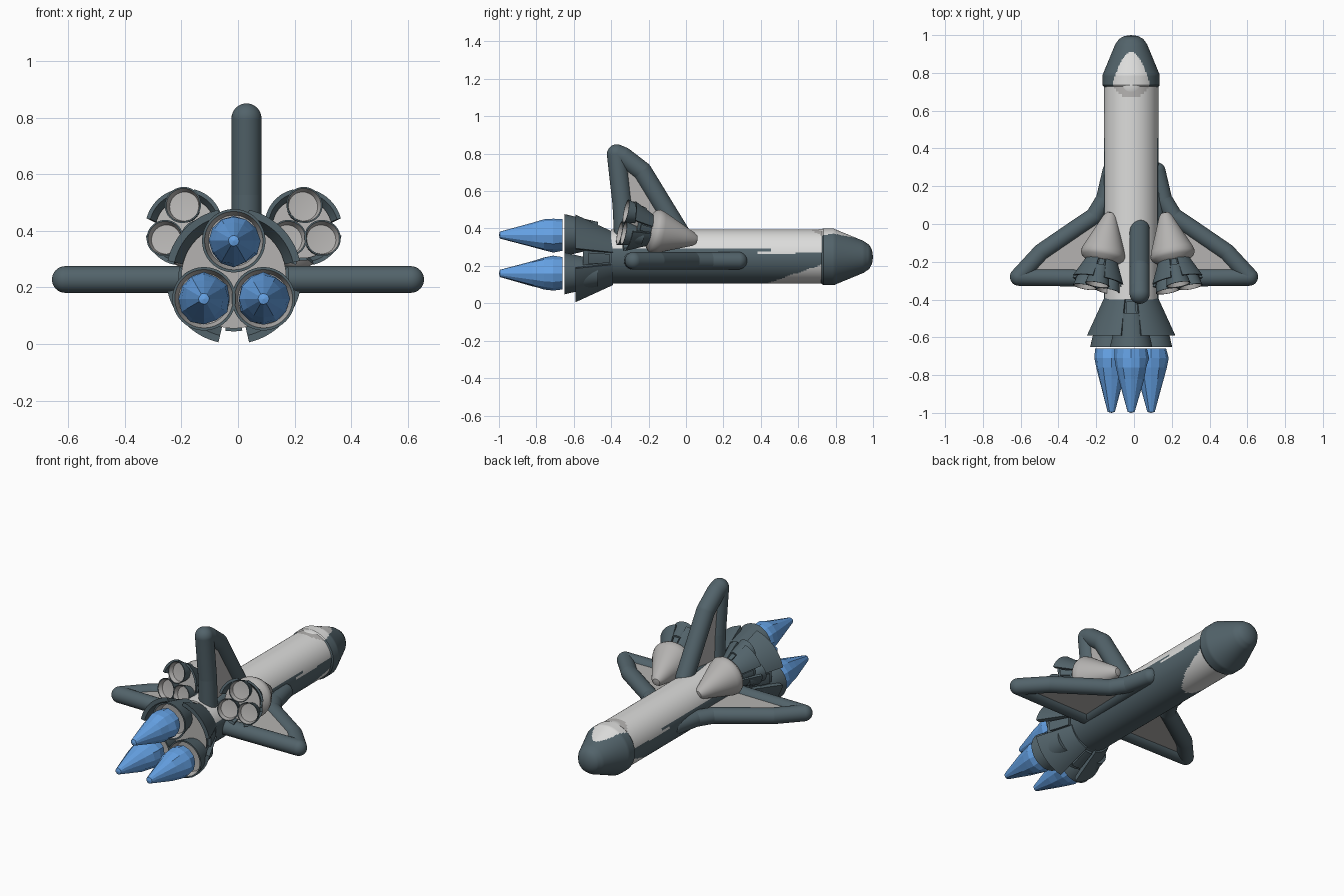
import bpy, bmesh, math, random
from mathutils import Vector, Matrix

random.seed(4)
if "Cube" in bpy.data.objects:
    bpy.data.objects.remove(bpy.data.objects["Cube"])


def material(name, rgb):
    m = bpy.data.materials.new(name)
    m.use_nodes = True
    m.diffuse_color = (*rgb, 1)
    m.node_tree.nodes["Principled BSDF"].inputs["Base Color"].default_value = (*rgb, 1)
    return m


WHITE = material("hull white", (0.72, 0.72, 0.71))
SLATE = material("heat shield slate", (0.085, 0.125, 0.145))
GREY = material("panel grey", (0.46, 0.45, 0.44))
BLUE = material("flame blue", (0.13, 0.36, 0.78))


def finish(name, bm, mats, smooth=True, frame=None):
    bmesh.ops.remove_doubles(bm, verts=bm.verts, dist=0.0002)
    bmesh.ops.recalc_face_normals(bm, faces=bm.faces)
    me = bpy.data.meshes.new(name)
    bm.to_mesh(me)
    bm.free()
    for m in mats:
        me.materials.append(m)
    ob = bpy.data.objects.new(name, me)
    bpy.context.collection.objects.link(ob)
    if frame:
        me.transform(frame)
    if smooth:
        bpy.ops.object.select_all(action='DESELECT')
        ob.select_set(True)
        bpy.context.view_layer.objects.active = ob
        bpy.ops.object.shade_smooth_by_angle(angle=math.radians(35))
    return ob


def lathe(name, profile, frame, mats, seg=48, arc=None, rule=None, smooth=True,
          jitter=0, shift=(0, 0)):
    """Spin (radius, distance) points round local z; an arc gives a closed wedge."""
    bm = bmesh.new()
    a0, a1 = arc or (0, 360)
    steps = seg + 1 if arc else seg
    rows = []
    for r, t in profile:
        row = []
        for i in range(steps):
            a = math.radians(a0 + (a1 - a0) * i / seg)
            k = r * (1 + random.uniform(-jitter, jitter))
            row.append(bm.verts.new((shift[0] + k * math.cos(a),
                                     shift[1] + k * math.sin(a), t)))
        rows.append(row)
    count = len(rows) if arc else len(rows) - 1
    for j in range(count):
        p, q = rows[j], rows[(j + 1) % len(rows)]
        for i in range(seg):
            n = (i + 1) % steps
            f = bm.faces.new((p[i], p[n], q[n], q[i]))
            if rule:
                f.material_index = rule(j, frame @ f.calc_center_median())
    if arc:
        for i in (0, -1):
            bm.faces.new([row[i] for row in rows])
    return finish(name, bm, mats, smooth, frame)


def axis_frame(origin, back):
    """Local z points backwards, local y points up."""
    d = Vector(back).normalized()
    x = Vector((0, 0, 1)).cross(d).normalized()
    rot = Matrix((x, d.cross(x), d)).transposed().to_4x4()
    return Matrix.Translation(origin) @ rot


def rounded_rim(name, points, radius):
    """Closed chain of cylinders with ball joints."""
    bm = bmesh.new()
    for a, b in zip(points, points[1:] + points[:1]):
        a, b = Vector(a), Vector(b)
        turn = (b - a).to_track_quat('Z', 'Y').to_matrix().to_4x4()
        bmesh.ops.create_cone(bm, segments=32, radius1=radius, radius2=radius,
                              depth=(b - a).length,
                              matrix=Matrix.Translation((a + b) / 2) @ turn)
        bmesh.ops.create_uvsphere(bm, u_segments=32, v_segments=16, radius=radius,
                                  matrix=Matrix.Translation(a) @ turn)
    finish(name, bm, [SLATE])


def plate(name, points, offset):
    """Flat panel filling a rim."""
    bm = bmesh.new()
    o = Vector(offset)
    f = bm.faces.new([bm.verts.new(Vector(p) - o) for p in points])
    ext = bmesh.ops.extrude_face_region(bm, geom=[f])
    bmesh.ops.translate(bm, vec=o * 2,
                        verts=[v for v in ext["geom"] if isinstance(v, bmesh.types.BMVert)])
    finish(name, bm, [GREY], smooth=False)


NOZZLES = {"top": (0, 0.125), "right": (-0.105, -0.08), "left": (0.105, -0.08)}


def engine_cluster(name, frame):
    """Tapered core, four flared panels and three bell nozzles."""
    lathe(name + "_core", [(0, 0), (0.13, 0), (0.185, 0.16), (0, 0.16)], frame,
          [SLATE, GREY], rule=lambda j, c: int(j == 2))
    for k in range(4):
        lathe(f"{name}_panel_{k + 1}",
              [(0.11, 0), (0.146, 0), (0.24, 0.2), (0.215, 0.2)], frame, [SLATE],
              seg=16, arc=(90 * k + 13, 90 * k + 77))
        # Raised rib in each gap
        lathe(f"{name}_rib_{k + 1}",
              [(0.11, 0.02), (0.15, 0.02), (0.195, 0.13), (0.15, 0.13)], frame, [SLATE],
              seg=6, arc=(90 * k - 9, 90 * k + 9))
    for side, pos in NOZZLES.items():
        lathe(f"{name}_{side}_nozzle",
              [(0, 0.08), (0.07, 0.08), (0.112, 0.26), (0.103, 0.26), (0.09, 0.215),
               (0, 0.205)], frame, [SLATE, GREY], shift=pos,
              rule=lambda j, c: int(j > 2))


CX, CZ = -0.015, 0.25
hull = axis_frame((CX, 0, CZ), (0, -1, 0))


# Fuselage with dark belly and recessed windscreen tone
def hull_colour(j, c):
    if ((c.x - CX) / 0.095) ** 2 + ((c.y - 0.75) / 0.08) ** 2 < 1 and c.z > CZ:
        return 2
    if 0.262 < c.z < 0.278 and 0.38 < c.y < 0.58:
        return 0
    top = 0.29 if c.y < 0.45 else 0.272
    return int(c.z < top and c.y < 0.43 + (c.z - 0.105) * 2.9)


rings = [(0.144, -0.76 + 1.16 * i / 80) for i in range(81)]
lathe("fuselage", [(0, -0.76)] + rings + [(0, 0.4)], hull, [WHITE, SLATE, GREY],
      seg=128, rule=hull_colour)

# Nose cap with light canopy patch
outline = [(0.14, 0.72), (0.151, 0.735), (0.151, 0.79), (0.085, 0.95), (0.064, 0.98),
           (0.036, 0.995), (0, 1.0)]
nose = [(0, -0.72)]
for (r0, y0), (r1, y1) in zip(outline, outline[1:]):
    n = max(1, round((y1 - y0) / 0.008))
    nose += [(r0 + (r1 - r0) * i / n, -(y0 + (y1 - y0) * i / n)) for i in range(n)]
nose.append((0, -1.0))


def nose_colour(j, c):
    half = 0.093 * math.sqrt(max(0, min(1, (0.91 - c.y) / 0.15)))
    return int(c.z > CZ and abs(c.x - CX) < half)


lathe("nose_cap", nose, axis_frame((CX, 0, CZ - 0.002), (0, -1, 0)), [SLATE, WHITE],
      seg=128, rule=nose_colour)
bm = bmesh.new()
bmesh.ops.create_uvsphere(bm, u_segments=32, v_segments=16, radius=1,
                          matrix=Matrix.Translation((CX, 0.765, 0.315))
                          @ Matrix.Rotation(-0.3, 4, 'X')
                          @ Matrix.Diagonal((0.088, 0.12, 0.08, 1)))
finish("canopy", bm, [WHITE])

# Wings
wing = [(0.12, 0.28), (0.155, 0.13), (0.21, 0.04), (0.3, -0.02), (0.49, -0.15),
        (0.61, -0.28), (0.1, -0.286)]
for side, s in (("left", 1), ("right", -1)):
    pts = [(s * x, y, 0.228) for x, y in wing]
    rounded_rim(side + "_wing_rim", pts, 0.047)
    plate(side + "_wing_panel", pts, (0, 0, 0.022))

# Tail fin
fin = [(0.03, y, z) for y, z in
       [(-0.03, 0.37), (-0.235, 0.705), (-0.335, 0.782), (-0.37, 0.797), (-0.34, 0.53),
        (-0.33, 0.33)]]
rounded_rim("tail_fin_rim", fin, 0.053)
plate("tail_fin_panel", fin, (0.024, 0, 0))

# Main engines and flames
main = axis_frame((CX, -0.39, 0.24), (0, -1, 0))
engine_cluster("main_engine", main)
for side, pos in NOZZLES.items():
    lathe(side + "_flame",
          [(0, 0.27), (0.084, 0.27), (0.091, 0.32), (0.083, 0.37), (0.068, 0.43),
           (0.019, 0.605), (0, 0.61)],
          main, [BLUE], seg=12, smooth=False, jitter=0.05, shift=pos)

# Side booster pods
for side, s in (("left", 1), ("right", -1)):
    pod = axis_frame((0.02 + s * 0.19, -0.19, 0.39), (s * 0.18, -0.96, 0.2))
    lathe(side + "_booster_body",
          [(0, -0.262), (0.022, -0.256), (0.036, -0.238), (0.06, -0.18), (0.113, -0.055),
           (0.119, -0.03), (0.112, -0.012), (0.085, 0.01), (0, 0.01)], pod, [GREY])
    engine_cluster(side + "_booster", pod @ Matrix.Scale(0.58, 4))
